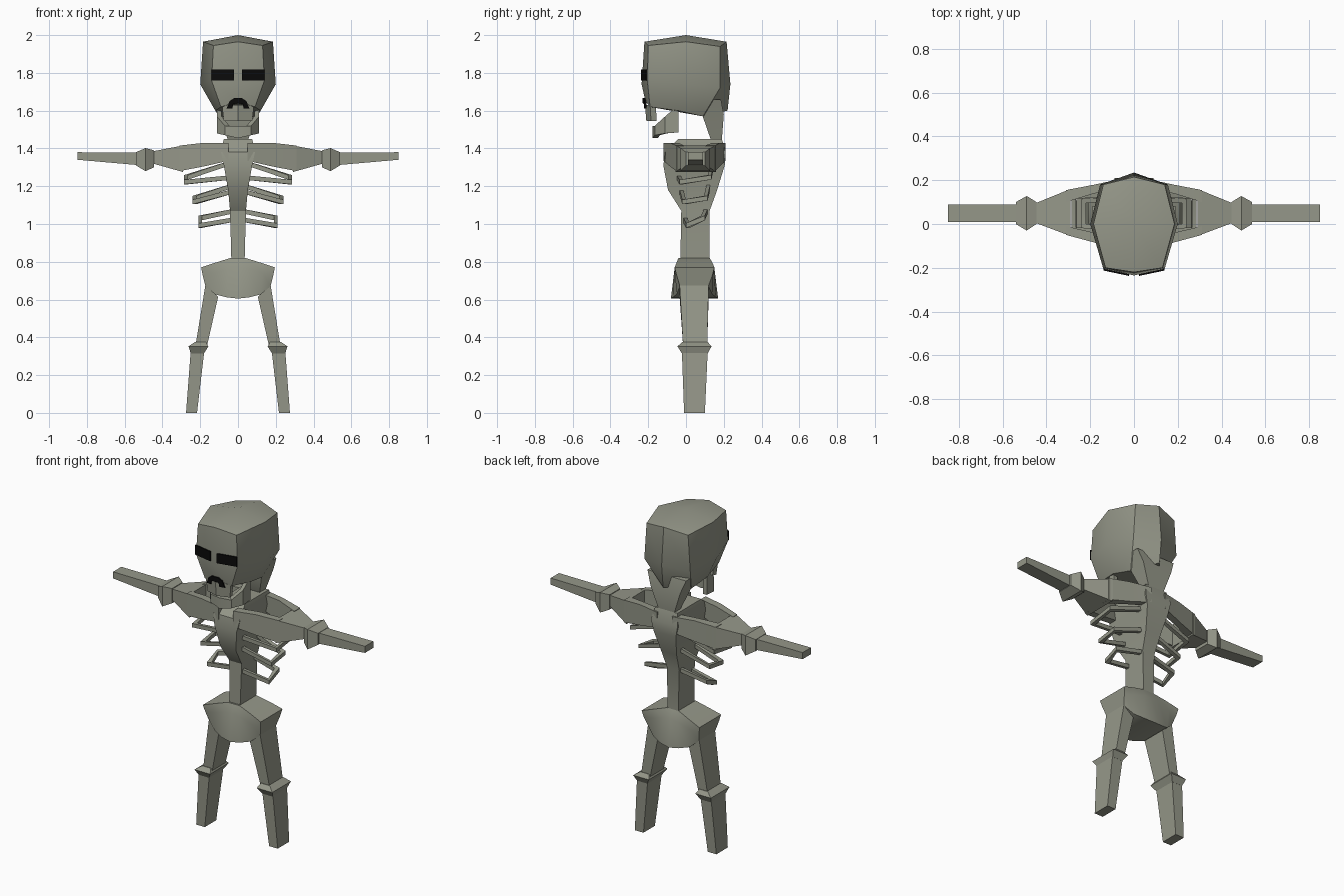
import bpy, bmesh, math

if "Cube" in bpy.data.objects:
    bpy.data.objects.remove(bpy.data.objects["Cube"])


def material(name, rgb):
    m = bpy.data.materials.new(name)
    m.diffuse_color = (*rgb, 1)
    m.use_nodes = True
    m.node_tree.nodes["Principled BSDF"].inputs["Base Color"].default_value = m.diffuse_color
    return m


BONE = material("grey bone", (0.30, 0.31, 0.25))
BLACK = material("black", (0.003, 0.003, 0.003))


def finish(name, bm, mat, mirror):
    bmesh.ops.recalc_face_normals(bm, faces=bm.faces)
    me = bpy.data.meshes.new(name)
    bm.to_mesh(me)
    bm.free()
    me.materials.append(mat)
    me.shade_smooth()
    me.set_sharp_from_angle(angle=math.radians(32))
    ob = bpy.data.objects.new(name, me)
    bpy.context.collection.objects.link(ob)
    if mirror:
        ob.modifiers.new("Mirror", 'MIRROR').use_mirror_merge = False
    return ob


def loft(name, rings, mat=BONE, mirror=False, apex=None):
    """Skin a row of rings; cap both ends, the first one with an apex if given."""
    bm = bmesh.new()
    rows = [[bm.verts.new(p) for p in r] for r in rings]
    n = len(rows[0])
    for a, b in zip(rows, rows[1:]):
        for i in range(n):
            j = (i + 1) % n
            bm.faces.new((a[i], a[j], b[j], b[i]))
    if apex:
        tip = bm.verts.new(apex)
        for i in range(n):
            bm.faces.new((rows[0][i], rows[0][(i + 1) % n], tip))
    else:
        bm.faces.new(rows[0])
    bm.faces.new(rows[-1])
    return finish(name, bm, mat, mirror)


def around(half):
    """Complete a half ring running front centre to back centre."""
    return half + [(-x, y, z) for x, y, z in half[-2:0:-1]]


def level(x0, x1, y0, y1, z):
    return [(x0, y0, z), (x1, y0, z), (x1, y1, z), (x0, y1, z)]


def upright(x, y0, y1, z0, z1):
    return [(x, y0, z0), (x, y1, z0), (x, y1, z1), (x, y0, z1)]


def plate(name, outline, surface_y):
    """Thin mirrored plate that follows the slanted face."""
    loft(name, [[(x, surface_y(x) + d, z) for x, z in outline]
                for d in (-0.004, 0.004)], BLACK, True)


# Skull
loft("skull", [
    around([(0, -.22, 1.965), (.13, -.20, 1.945), (.185, 0, 1.965), (.14, .18, 1.94), (0, .215, 1.965)]),
    around([(0, -.235, 1.74), (.14, -.205, 1.76), (.20, 0, 1.74), (.155, .18, 1.72), (0, .235, 1.74)]),
    around([(0, -.215, 1.65), (.09, -.19, 1.62), (.12, -.04, 1.60), (.10, .09, 1.57), (0, .22, 1.60)]),
], apex=(0, 0, 2.0))
loft("nape", [
    level(-.13, .13, .09, .185, 1.66),
    level(-.10, .10, .085, .20, 1.58),
    level(-.055, .055, .13, .19, 1.45)])

# Face details
plate("eye_socket", [(.022, 1.76), (.14, 1.76), (.14, 1.818), (.022, 1.818)], lambda x: -.238 + .21 * x)
plate("nose_hole", [(0, 1.64), (.025, 1.635), (.03, 1.612), (.06, 1.612), (.045, 1.65), (.02, 1.667), (0, 1.667)],
      lambda x: -.225 + .22 * x)

# Upper teeth and horseshoe jaw
loft("upper_teeth", [
    around([(0, -.217, 1.63), (.085, -.19, 1.63), (.08, -.16, 1.63), (0, -.185, 1.63)]),
    around([(0, -.21, 1.545), (.075, -.185, 1.545), (.07, -.155, 1.545), (0, -.18, 1.545)])])
half_jaw = []
for x, y, z0, z1, t in [(0, -.178, 1.455, 1.52, 1), (.07, -.165, 1.47, 1.52, .9),
                        (.112, -.11, 1.48, 1.57, .3), (.112, -.04, 1.485, 1.63, 0)]:
    ix, iy = x - .025 * (x > 0), y + .03 * t
    half_jaw.append([(x, y, z0), (x, y, z1), (ix, iy, z1), (ix, iy, z0)])
loft("jaw", [[(-x, y, z) for x, y, z in s] for s in half_jaw[:0:-1]] + half_jaw)

# Spine and chest column
loft("spine", [level(-w, w, y0, y1, z) for w, y0, y1, z in [
    (.075, -.04, .19, 1.45), (.09, -.11, .21, 1.38), (.075, -.12, .205, 1.31),
    (.052, -.095, .165, 1.18), (.042, -.025, .125, 1.07), (.035, -.03, .125, .80)]])

# Shoulder girdle: front and back bars meeting at the upper arm
loft("collar_bone", [upright(.05, -.118, -.07, 1.335, 1.43),
                     upright(.18, -.085, -.04, 1.305, 1.43),
                     upright(.31, -.05, -.01, 1.28, 1.415)], mirror=True)
loft("shoulder_blade", [upright(.05, .16, .208, 1.335, 1.43),
                        upright(.18, .14, .18, 1.305, 1.43),
                        upright(.31, .10, .155, 1.28, 1.415)], mirror=True)

# Arms
loft("upper_arm", [upright(.29, -.055, .16, 1.275, 1.416),
                   upright(.45, .005, .095, 1.32, 1.385)], mirror=True)
loft("elbow", [upright(.445, .0, .10, 1.30, 1.39),
               upright(.49, -.03, .128, 1.28, 1.402),
               upright(.54, .0, .10, 1.31, 1.38)], mirror=True)
loft("forearm", [upright(.53, .01, .09, 1.312, 1.378),
                 upright(.85, .01, .09, 1.34, 1.38)], mirror=True)

# Ribs: open loops from the front of the column, around the side, to the back
for i, (out, zf, zb, rf, rb, yf, yb) in enumerate([
        (.285, 1.21, 1.235, 1.235, 1.315, -.05, .15),
        (.24, 1.105, 1.125, 1.16, 1.19, -.035, .13),
        (.21, .98, 1.02, 1.01, 1.055, -.015, .115)]):
    t, h = .02, .024

    def post(x, y, z, dx, dy):
        return [(x, y, z), (x, y, z + h), (x - dx, y + dy, z + h), (x - dx, y + dy, z)]
    loft("rib_%d" % (i + 1), [post(.03, yf, rf, 0, t), post(out, yf + .015, zf, t, t),
                              post(out, yb - .015, zb, t, -t), post(.03, yb, rb, 0, -t)], mirror=True)

# Pelvis
half = [
    [(0, -.04, .82), (0, -.06, .77), (0, -.08, .605), (0, .17, .605), (0, .15, .77), (0, .125, .82)],
    [(.04, -.04, .82), (.05, -.06, .765), (.06, -.07, .612), (.06, .16, .612), (.05, .15, .765), (.04, .125, .82)],
    [(.12, -.05, .795), (.13, -.058, .74), (.12, -.05, .627), (.12, .14, .627), (.13, .148, .74), (.12, .14, .795)],
    [(.195, -.06, .77), (.187, -.05, .73), (.172, -.032, .67), (.172, .118, .67), (.187, .14, .73), (.195, .15, .77)]]
loft("pelvis", [[(-x, y, z) for x, y, z in s] for s in half[:0:-1]] + half)

# Legs
loft("thigh", [level(.105, .172, -.034, .12, .68),
               level(.165, .226, -.015, .112, .35)], mirror=True)
loft("knee", [level(.17, .228, -.02, .115, .375),
              level(.157, .262, -.045, .135, .352),
              level(.18, .25, -.022, .115, .315)], mirror=True)
loft("shin", [level(.178, .25, -.022, .115, .33),
              level(.217, .275, -.01, .10, 0)], mirror=True)
for ob in list(bpy.data.objects):
    if ob.name == "thigh":
        # Lean the hip end down towards the inside
        for v in ob.data.vertices:
            if v.co.z > .5 and v.co.x < .15:
                v.co.z = .615
